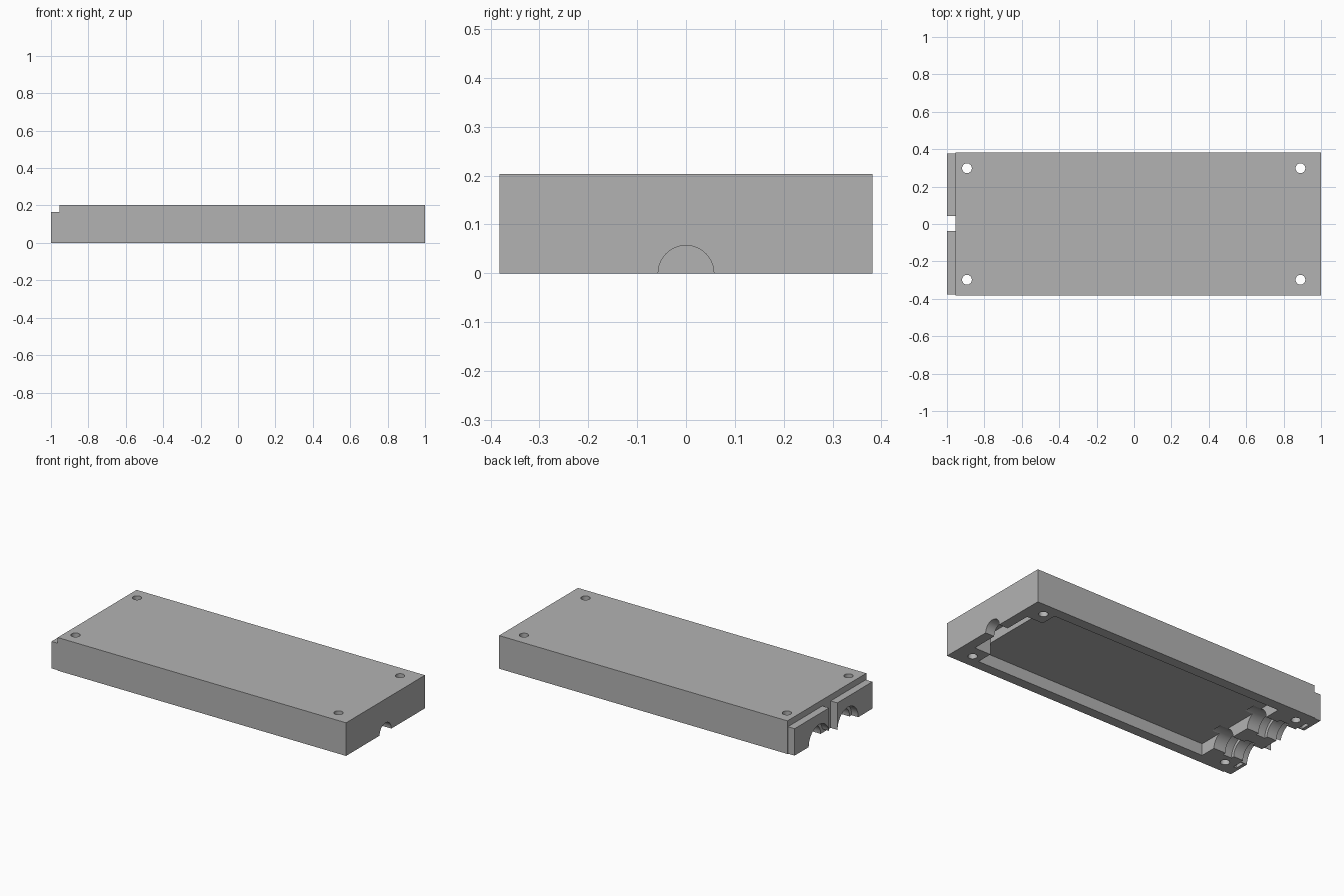
import bpy
import math

HEIGHT = 0.203
HALF_WIDTH = 0.382

cube = bpy.data.objects.get("Cube")
if cube:
    bpy.data.objects.remove(cube, do_unlink=True)

grey = bpy.data.materials.new("plain_grey")
grey.use_nodes = True
grey.diffuse_color = (0.45, 0.45, 0.45, 1)
grey.node_tree.nodes["Principled BSDF"].inputs["Base Color"].default_value = grey.diffuse_color


def box(name, x0, x1, y0, y1, z0, z1):
    bpy.ops.mesh.primitive_cube_add(size=1, location=((x0 + x1) / 2, (y0 + y1) / 2, (z0 + z1) / 2))
    ob = bpy.context.object
    ob.name = name
    ob.scale = (x1 - x0, y1 - y0, z1 - z0)
    bpy.ops.object.transform_apply(location=True, rotation=True, scale=True)
    ob.data.materials.append(grey)
    return ob


def rod(name, radius, start, end, axis, across, offset=0):
    """Cylinder along x (at y, z) or along z (at x, y)."""
    middle = (start + end) / 2
    if axis == "x":
        location, rotation = (middle, across, offset), (0, math.pi / 2, 0)
    else:
        location, rotation = (across, offset, middle), (0, 0, 0)
    bpy.ops.mesh.primitive_cylinder_add(vertices=48, radius=radius, depth=end - start,
                                        location=location, rotation=rotation)
    ob = bpy.context.object
    ob.name = name
    bpy.ops.object.transform_apply(location=True, rotation=True, scale=True)
    ob.data.materials.append(grey)
    return ob


def combine(target, other, operation="DIFFERENCE"):
    mod = target.modifiers.new(other.name, "BOOLEAN")
    mod.operation = operation
    mod.solver = "EXACT"
    mod.object = other
    bpy.context.view_layer.objects.active = target
    bpy.ops.object.modifier_apply(modifier=mod.name)
    bpy.data.objects.remove(other, do_unlink=True)


# Solid body with a lower lip at the cable end, split in the middle
body = box("enclosure_half", -0.955, 1, -HALF_WIDTH, HALF_WIDTH, 0, HEIGHT)
for y0, y1 in ((-0.377, -0.037), (0.043, 0.377)):
    combine(body, box("end_lip", -1, -0.9, y0, y1, 0, 0.165), "UNION")

# Main cavity and the deeper pocket between the screw posts
combine(body, box("main_cavity", -0.75, 0.83, -0.32, 0.32, -0.1, 0.072))
combine(body, box("deep_pocket", 0.829, 0.94, -0.22, 0.22, -0.1, 0.13))

# Half-round cable exit at the plain end
combine(body, rod("cable_exit", 0.057, 0.9, 1.1, "x", 0))

for side in (-1, 1):
    # Stepped half-round channels from the cavity to the lip
    y = side * 0.14
    combine(body, rod("channel", 0.08, -1.1, -0.7, "x", y))
    for x0, x1 in ((-1.1, -0.955), (-0.89, -0.83)):
        combine(body, rod("channel_groove", 0.1, x0, x1, "x", y))
    # Small slot under each end of the lip
    combine(body, box("lip_slot", -0.98, -0.96, side * 0.275 - 0.03, side * 0.275 + 0.03, -0.1, 0.04))
    # Screw holes right through the corners
    for x in (-0.893, 0.89):
        combine(body, rod("screw_hole", 0.026, -0.1, 0.4, "z", x, side * 0.298))

bpy.ops.object.select_all(action="DESELECT")
body.select_set(True)
bpy.context.view_layer.objects.active = body
bpy.ops.object.shade_smooth_by_angle(angle=math.radians(20))
